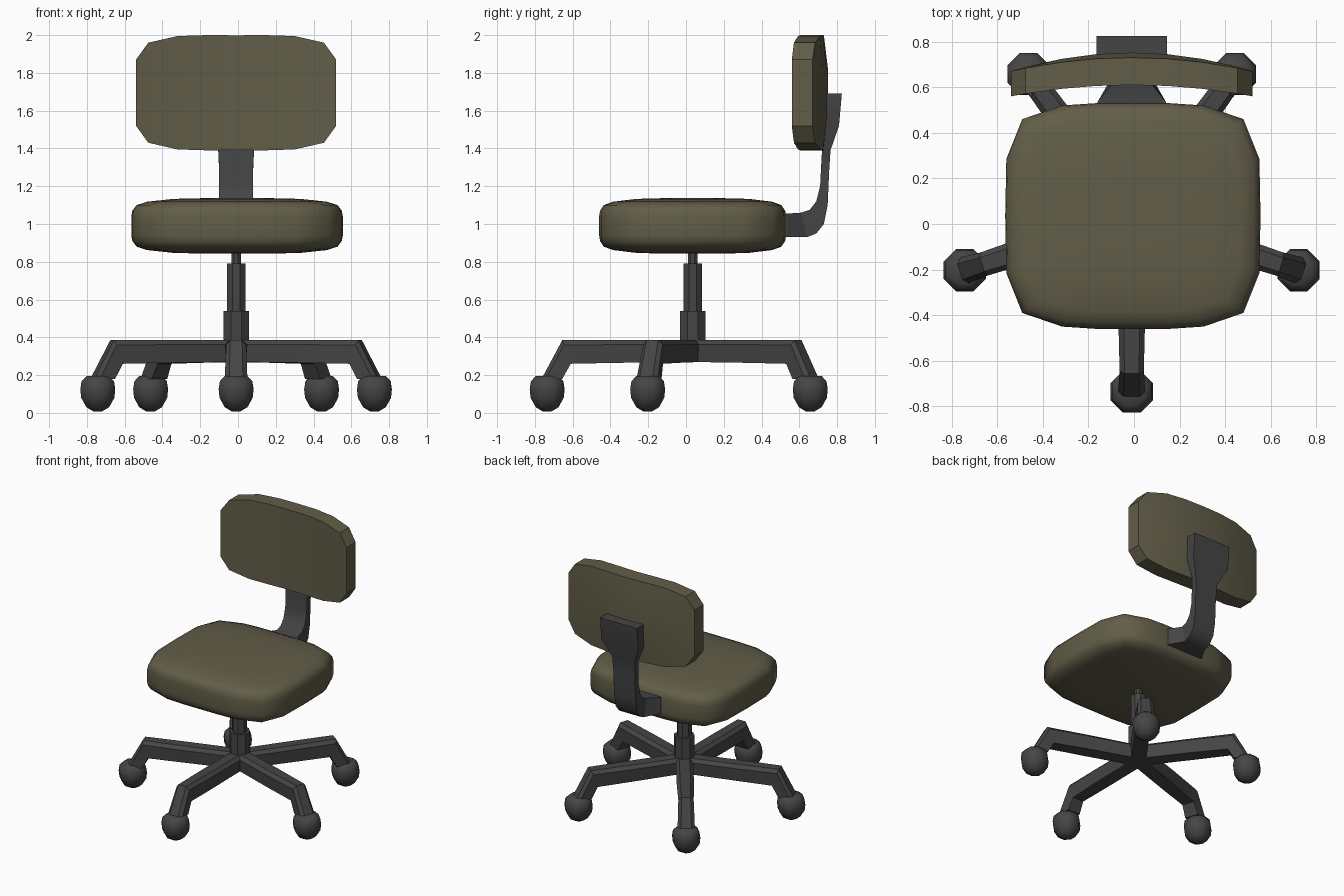
import bpy, bmesh
from math import sin, cos, pi, radians

if "Cube" in bpy.data.objects:
    bpy.data.objects.remove(bpy.data.objects["Cube"])

CX, CY = -0.01, 0.035      # axis of the column and star base


def material(name, rgb):
    m = bpy.data.materials.new(name)
    m.diffuse_color = (*rgb, 1)
    m.use_nodes = True
    m.node_tree.nodes["Principled BSDF"].inputs["Base Color"].default_value = m.diffuse_color
    return m


OLIVE = material("olive_fabric", (0.12, 0.11, 0.065))
DARK = material("dark_plastic", (0.06, 0.06, 0.061))


def loft(name, rings, mat, angle=30):
    """Skin a list of equal-length rings and cap both ends."""
    bm = bmesh.new()
    vr = [[bm.verts.new(p) for p in ring] for ring in rings]
    n = len(vr[0])
    for a, b in zip(vr, vr[1:]):
        for i in range(n):
            j = (i + 1) % n
            bm.faces.new((a[i], a[j], b[j], b[i]))
    bm.faces.new(vr[0][::-1])
    bm.faces.new(vr[-1])
    bmesh.ops.recalc_face_normals(bm, faces=bm.faces[:])
    me = bpy.data.meshes.new(name)
    bm.to_mesh(me)
    bm.free()
    ob = bpy.data.objects.new(name, me)
    bpy.context.collection.objects.link(ob)
    me.materials.append(mat)
    bpy.ops.object.select_all(action='DESELECT')
    ob.select_set(True)
    bpy.context.view_layer.objects.active = ob
    bpy.ops.object.shade_smooth_by_angle(angle=radians(angle))
    return ob


def lathe(name, profile, x, y, sides, mat, angle=30):
    """Turn (radius, z) points around a vertical axis."""
    rings = [[(x + r * cos(2 * pi * (i + .5) / sides), y + r * sin(2 * pi * (i + .5) / sides), z)
              for i in range(sides)] for r, z in profile]
    return loft(name, rings, mat, angle)


# Seat cushion: rounded-square outline stacked with a soft edge
half = [(0, -.495), (.16, -.495), (.31, -.485), (.485, -.425), (.555, -.25),
        (.56, 0), (.555, .25), (.485, .425), (.31, .485), (.16, .495), (0, .495)]
outline = half + [(-x, y) for x, y in half[-2:0:-1]]
seat_layers = [(.3, .843), (.6, .847), (.85, .862), (.95, .88), (.99, .91), (1, .94),
               (1, 1.04), (.99, 1.07), (.95, 1.1), (.85, 1.118), (.6, 1.133), (.3, 1.137)]
loft("seat", [[(x * s - .005, y * s + .035, z) for x, y in outline]
              for s, z in seat_layers], OLIVE, 60)

# Backrest: vertical sections swept across x along a shallow curve
columns = [(.53, .175), (.465, .265), (.31, .3), (.155, .305), (0, .304)]
columns = [(-x, h) for x, h in columns] + columns[-2::-1]
rings = []
for x, h in columns:
    k = (x / .53) ** 2
    front, back, bulge = .61 - .05 * k, .73 - .06 * k, .022 * (1 - k)
    zs = [-1, -.4, .4, 1]
    ring = [(x - .01, front, 1.695 + h * t) for t in zs]
    ring += [(x - .01, back + (bulge if abs(t) < 1 else 0), 1.695 + h * t) for t in zs[::-1]]
    rings.append(ring)
loft("backrest", rings, OLIVE, 35)

# Back support: inner y z, outer y z, half width at each station
stations = [(.45, 1.05, .45, .93, .155), (.535, 1.055, .535, .93, .15),
            (.61, 1.06, .64, .93, .09), (.655, 1.075, .69, .95, .09),
            (.69, 1.12, .73, 1.0, .09), (.71, 1.2, .75, 1.1, .09),
            (.715, 1.3, .758, 1.28, .09), (.72, 1.39, .765, 1.39, .095),
            (.735, 1.52, .81, 1.52, .155), (.742, 1.69, .825, 1.69, .155)]
loft("back_support", [[(CX - w, yi, zi), (CX + w, yi, zi), (CX + w, yo, zo), (CX - w, yo, zo)]
                      for yi, zi, yo, zo, w in stations], DARK)

# Telescoping gas column
for name, r, z0, z1 in [("column_sleeve", .073, .3, .54),
                        ("column_tube", .053, .52, .79),
                        ("column_rod", .027, .77, .87)]:
    lathe(name, [(r, z0), (r, z1)], CX, CY, 8, DARK)

# Five legs and casters: top r z, bottom r z, half width
leg_path = [(0, .385, 0, .27, .06), (.40, .385, .40, .265, .06),
            (.69, .385, .645, .26, .053), (.80, .18, .69, .18, .06)]
caster = [(.025, .008), (.065, .03), (.095, .08), (.1, .125), (.093, .168), (.065, .195)]
for n in range(5):
    a = -pi / 2 + n * 2 * pi / 5
    c, s = cos(a), sin(a)
    rings = []
    for rt, zt, rb, zb, w in leg_path:
        ring = []
        for side, t in [(-.6, 0), (.6, 0), (1, .2), (.85, 1), (-.85, 1), (-1, .2)]:
            r, z, o = rt + (rb - rt) * t, zt + (zb - zt) * t, side * w
            ring.append((CX + r * c - o * s, CY + r * s + o * c, z))
        rings.append(ring)
    loft(f"base_leg_{n + 1}", rings, DARK, 25)
    lathe(f"caster_{n + 1}", caster, CX + .77 * c, CY + .77 * s, 8, DARK, 50)
